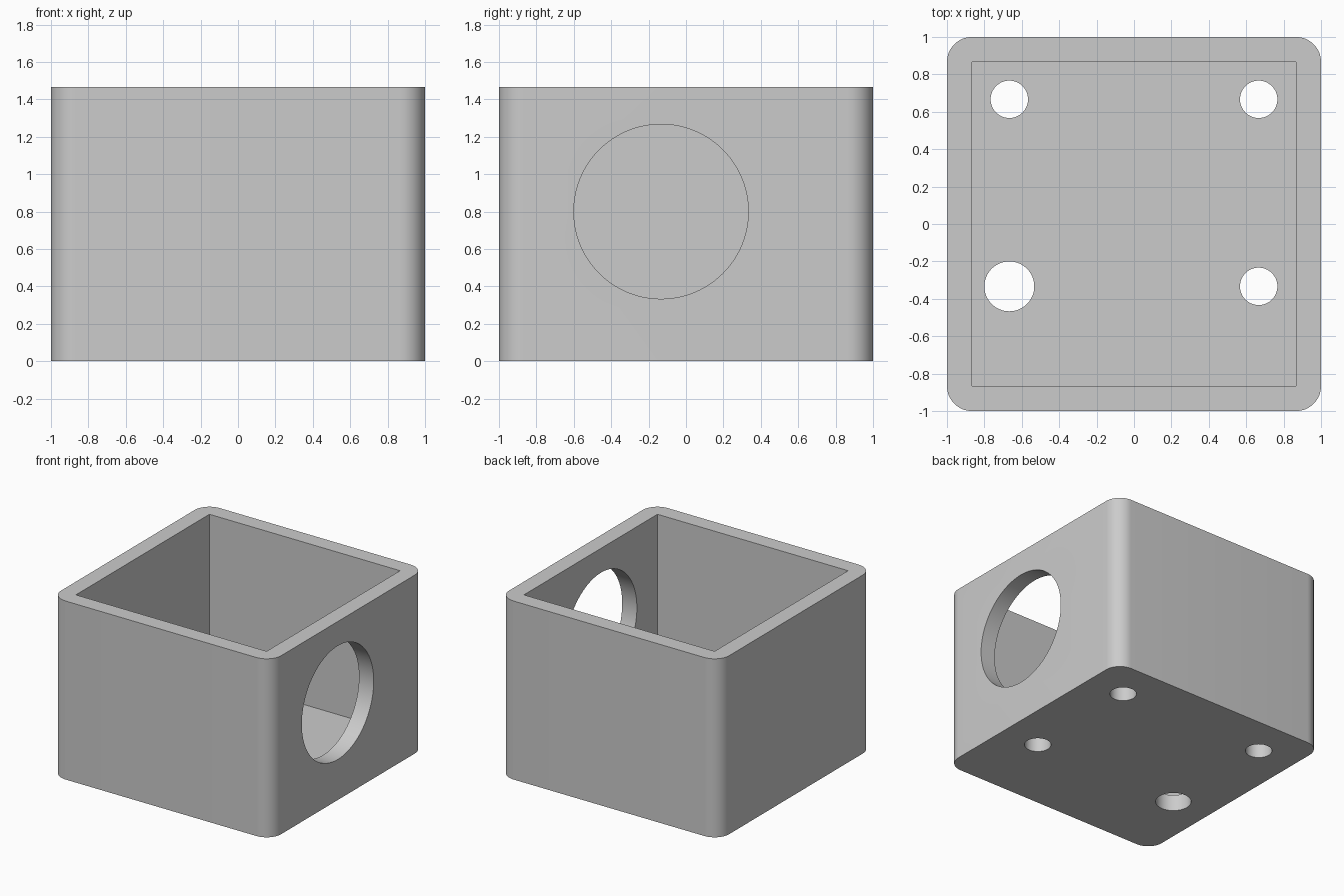
import bpy
import math

cube = bpy.data.objects.get("Cube")
if cube:
    bpy.data.objects.remove(cube, do_unlink=True)

UNIT = 1 / 15            # design module: the box is 30 modules wide
HEIGHT = 22 * UNIT
WALL = 2 * UNIT

grey = bpy.data.materials.new("light grey")
grey.use_nodes = True
colour = (0.6, 0.6, 0.6, 1)
grey.diffuse_color = colour
grey.node_tree.nodes["Principled BSDF"].inputs["Base Color"].default_value = colour


def block(name, size, centre):
    bpy.ops.mesh.primitive_cube_add(size=1, location=centre)
    ob = bpy.context.object
    ob.name = name
    ob.scale = size
    bpy.ops.object.transform_apply(location=True, rotation=False, scale=True)
    return ob


def apply(ob, mod):
    bpy.context.view_layer.objects.active = ob
    bpy.ops.object.modifier_apply(modifier=mod.name)


def cut(ob, cutter):
    mod = ob.modifiers.new("cut", "BOOLEAN")
    mod.operation = "DIFFERENCE"
    mod.solver = "EXACT"
    mod.object = cutter
    apply(ob, mod)
    bpy.data.objects.remove(cutter, do_unlink=True)


def drill(ob, radius, centre, depth, rotation=(0, 0, 0), sides=64):
    bpy.ops.mesh.primitive_cylinder_add(vertices=sides, radius=radius, depth=depth,
                                        location=centre, rotation=rotation)
    cut(ob, bpy.context.object)


# Outer body with rounded upright corners
box = block("open_box", (2, 2, HEIGHT), (0, 0, HEIGHT / 2))
weights = box.data.attributes.new("bevel_weight_edge", "FLOAT", "EDGE")
for edge in box.data.edges:
    a, b = (box.data.vertices[i].co for i in edge.vertices)
    weights.data[edge.index].value = float(abs(a.z - b.z) > WALL)
bevel = box.modifiers.new("round", "BEVEL")
bevel.limit_method = "WEIGHT"
bevel.width = WALL
bevel.segments = 12
apply(box, bevel)

# Square cavity, open at the top
inside = 2 - 2 * WALL
cut(box, block("cavity", (inside, inside, HEIGHT), (0, 0, WALL + HEIGHT / 2)))

# Large round opening in the left wall
drill(box, 7 * UNIT, (1, -2 * UNIT, 12 * UNIT), 4 * WALL,
      (0, math.pi / 2, 0), sides=96)

# Four floor holes, one of them wider
for x, y, r in ((-10, 10, 1.5), (10, 10, 1.5), (10, -5, 1.5), (-10, -5, 2)):
    drill(box, r * UNIT, (x * UNIT, y * UNIT, 0), 4 * WALL)

box.data.materials.clear()
box.data.materials.append(grey)
bpy.ops.object.select_all(action="DESELECT")
box.select_set(True)
bpy.context.view_layer.objects.active = box
bpy.ops.object.shade_smooth_by_angle(angle=math.radians(30))
